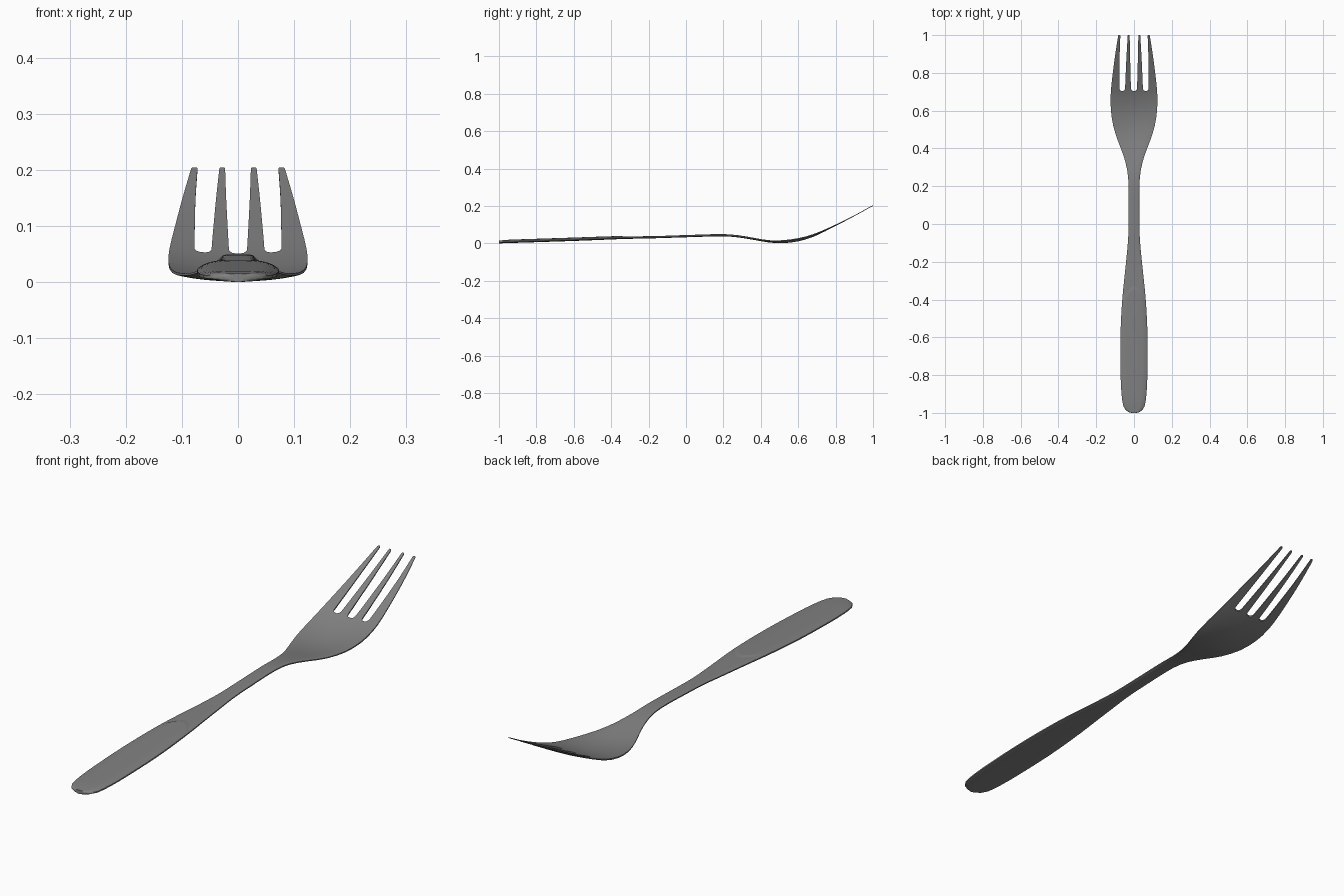
import bpy, bmesh, math

if "Cube" in bpy.data.objects:
    bpy.data.objects.remove(bpy.data.objects["Cube"])

# Profiles along the length: (y, value)
WIDTH = [(-1, .012), (-.997, .025), (-.988, .042), (-.965, .056), (-.9, .066), (-.8, .071),
         (-.6, .072), (-.4, .062), (-.2, .042), (-.08, .031), (0, .029), (.2, .029),
         (.28, .035), (.36, .055), (.44, .085), (.52, .110), (.6, .122), (.66, .124),
         (.72, .121), (.8, .112), (.9, .099), (1, .083)]
HEIGHT = [(-1, .011), (-.6, .024), (-.35, .033), (-.15, .037), (0, .042), (.2, .047),
          (.28, .041), (.36, .028), (.44, .014), (.5, .009), (.56, .012), (.63, .025),
          (.7, .050), (.8, .099), (.9, .151), (1, .206)]
THICK = [(-1, .015), (-.5, .015), (-.2, .012), (.2, .012), (.45, .010), (.7, .006), (1, .004)]


def curve(keys, y):
    """Smooth cubic interpolation through the keys."""
    y = min(max(y, keys[0][0]), keys[-1][0])
    i = max(k for k in range(len(keys) - 1) if keys[k][0] <= y)

    def slope(k):
        a, b = keys[max(k - 1, 0)], keys[min(k + 1, len(keys) - 1)]
        return (b[1] - a[1]) / (b[0] - a[0])
    (y0, v0), (y1, v1) = keys[i], keys[i + 1]
    h = y1 - y0
    t = (y - y0) / h
    return ((2*t**3 - 3*t*t + 1) * v0 + (t**3 - 2*t*t + t) * h * slope(i)
            + (3*t*t - 2*t**3) * v1 + (t**3 - t*t) * h * slope(i + 1))


def ramp(a, b, v):
    t = min(max((v - a) / (b - a), 0), 1)
    return t * t * (3 - 2 * t)


# Half-width bands: middle slot, inner tine, outer slot, outer tine
SLOT_Y = .716
ROOT = [0, .016, .047, .077, .121]
TIP = [0, .023, .033, .072, .083]
SPLITS = [(0, .35, .65, .87), (0, .15, .5, .85), (0, .13, .35, .65, .87), (0, .1, .4, .7, .9)]
columns = [(b, f) for b, fs in enumerate(SPLITS) for f in fs] + [(3, 1)]

# Rows along the length, denser at the handle end, the step and the slot ends
rows = [-1, -.997, -.988, -.965, -.935] + [-.9 + .05 * i for i in range(11)]
rows += [-.365, -.352, -.346, -.334, -.328, -.315] + [-.28 + .04 * i for i in range(25)]
rows += [.7, SLOT_Y] + [SLOT_Y + (1 - SLOT_Y) * i / 10 for i in range(1, 10)] + [.997, 1]
slot_row = rows.index(SLOT_Y)


def point(s, col, side):
    band, f = col
    k = max(0, (s - SLOT_Y) / (1 - SLOT_Y))
    edges = [a + (b - a) * k for a, b in zip(ROOT, TIP)]
    # slightly rounded tine tips
    if s == 1:
        for a, b in ((1, 2), (3, 4)):
            edges[a] += .002
            edges[b] -= .002
    u = (edges[band] * (1 - f) + edges[band + 1] * f) / (ROOT[4] + (TIP[4] - ROOT[4]) * k)
    y = s - .08 * u * u * math.exp(-((s + .34) / .12) ** 2)
    x = u * curve(WIDTH, y)
    # rounded slot ends
    if s == SLOT_Y and band in (0, 2):
        t = f if band == 0 else abs(2 * f - 1)
        y -= .012 * (1 - t ** 4)
    # shallow bowl across the head, flattening toward the tips
    z = curve(HEIGHT, y) + .75 * x * x * ramp(.35, .5, y) * (1 - ramp(.55, .95, y))
    body = 1 - ramp(.4, .7, y)
    half = curve(THICK, y) / 2 * (1 - (.2 + .4 * body) * u ** 6)
    if side < 0:
        half *= 1 - .3 * body * u * u
    else:
        # raised handle panel with a curved end
        half += .003 * (1 - ramp(-.347, -.333, s)) * (1 - u ** 4) * ramp(-1, -.95, s)
    return x, y, z + side * half


# Top and bottom sheets, joined by walls along every open edge
bm = bmesh.new()
verts = {}


def vert(i, j, side):
    key = (i, j, side)
    if key not in verts:
        verts[key] = bm.verts.new(point(rows[i], columns[j], side))
    return verts[key]


edge_use = {}
for i in range(len(rows) - 1):
    for j in range(len(columns) - 1):
        if i >= slot_row and columns[j][0] in (0, 2):
            continue
        ring = [(i, j), (i, j + 1), (i + 1, j + 1), (i + 1, j)]
        bm.faces.new([vert(*p, 1) for p in ring])
        bm.faces.new([vert(*p, -1) for p in reversed(ring)])
        for a, b in zip(ring, ring[1:] + ring[:1]):
            edge_use.setdefault(frozenset((a, b)), []).append((a, b))
for use in edge_use.values():
    a, b = use[0]
    if len(use) == 1 and not (a[1] == 0 and b[1] == 0):
        bm.faces.new([vert(*b, 1), vert(*a, 1), vert(*a, -1), vert(*b, -1)])

# Rest on the ground
low = min(v.co.z for v in bm.verts)
for v in bm.verts:
    v.co.z -= low
bmesh.ops.recalc_face_normals(bm, faces=bm.faces)
mesh = bpy.data.meshes.new("fork")
bm.to_mesh(mesh)
bm.free()

# Dark steel
steel = bpy.data.materials.new("dark_steel")
steel.diffuse_color = (.22, .22, .22, 1)
steel.use_nodes = True
steel.node_tree.nodes["Principled BSDF"].inputs["Base Color"].default_value = steel.diffuse_color
mesh.materials.append(steel)

fork = bpy.data.objects.new("fork", mesh)
bpy.context.collection.objects.link(fork)
mirror = fork.modifiers.new("mirror", 'MIRROR')
mirror.use_clip = True
bpy.context.view_layer.objects.active = fork
fork.select_set(True)
bpy.ops.object.modifier_apply(modifier="mirror")
bpy.ops.object.shade_smooth_by_angle(angle=math.radians(35))
